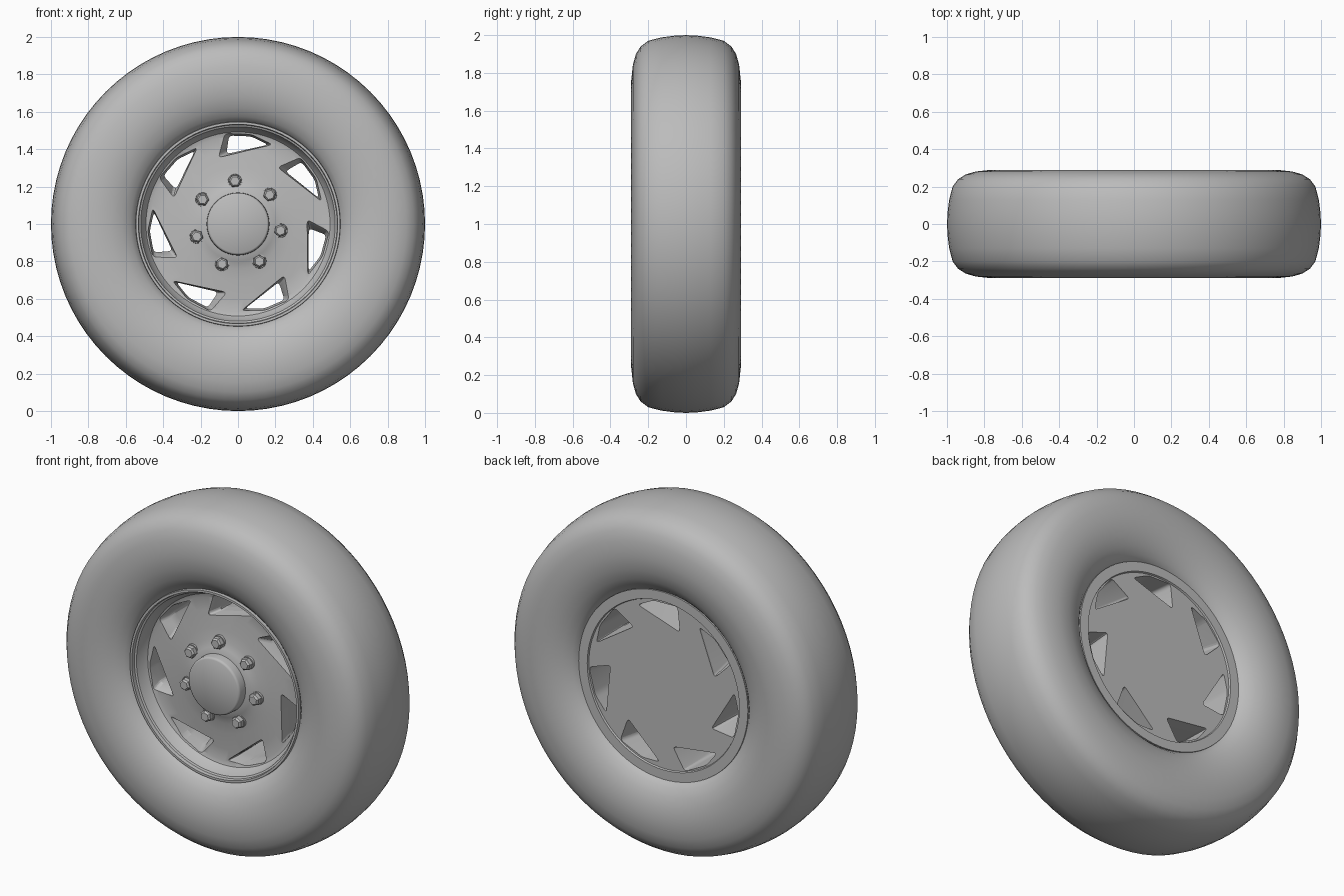
import bpy, bmesh, math
from mathutils import Matrix, Vector

cube = bpy.data.objects.get("Cube")
if cube:
    bpy.data.objects.remove(cube)

COUNT = 7
CENTRE = Vector((0, 0, 1))

grey = bpy.data.materials.new("plain grey")
grey.use_nodes = True
grey.diffuse_color = (0.5, 0.5, 0.5, 1)
grey.node_tree.nodes["Principled BSDF"].inputs["Base Color"].default_value = (0.5, 0.5, 0.5, 1)


def finish(bm, name, angle=None):
    """Turn a bmesh into an object centred on the axle."""
    bmesh.ops.remove_doubles(bm, verts=bm.verts, dist=1e-5)
    bmesh.ops.recalc_face_normals(bm, faces=bm.faces)
    mesh = bpy.data.meshes.new(name)
    bm.to_mesh(mesh)
    bm.free()
    mesh.materials.append(grey)
    obj = bpy.data.objects.new(name, mesh)
    bpy.context.collection.objects.link(obj)
    obj.location = CENTRE
    if angle:
        smooth(obj, angle)
    return obj


def select(obj):
    bpy.ops.object.select_all(action='DESELECT')
    obj.select_set(True)
    bpy.context.view_layer.objects.active = obj


def smooth(obj, angle):
    select(obj)
    bpy.ops.object.shade_smooth_by_angle(angle=math.radians(angle))


def lathe(name, profile, steps, angle, closed=False):
    """Spin (radius, y) points around the y axis."""
    bm = bmesh.new()
    verts = [bm.verts.new((r, y, 0)) for r, y in profile]
    pairs = list(zip(verts, verts[1:]))
    if closed:
        pairs.append((verts[-1], verts[0]))
    edges = [bm.edges.new(p) for p in pairs]
    bmesh.ops.spin(bm, geom=verts + edges, cent=(0, 0, 0), axis=(0, 1, 0),
                   angle=math.tau, steps=steps)
    return finish(bm, name, angle)


def loft(bm, rings, matrix):
    """Skin equal-length rings of points and cap both ends."""
    rows = [[bm.verts.new(matrix @ Vector(p)) for p in ring] for ring in rings]
    for a, b in zip(rows, rows[1:]):
        for i in range(len(a)):
            j = (i + 1) % len(a)
            bm.faces.new((a[i], a[j], b[j], b[i]))
    bm.faces.new(rows[0])
    bm.faces.new(rows[-1])


def rounded(corners, y, radius=0.022, steps=4):
    """Round the corners of an (x, z) outline lying at depth y."""
    ring = []
    pts = [Vector(c) for c in corners]
    for i, p in enumerate(pts):
        a = p + (pts[i - 1] - p).normalized() * radius
        b = p + (pts[(i + 1) % len(pts)] - p).normalized() * radius
        for k in range(steps + 1):
            t = k / steps
            q = a * (1 - t) ** 2 + p * 2 * t * (1 - t) + b * t * t
            ring.append((q.x, y, q.y))
    return ring


def turn(k):
    return Matrix.Rotation(math.tau * k / COUNT, 4, 'Y')


# Tire: mirrored half section, closed on the inside
half = [(0.53, 0.14), (0.545, 0.2), (0.575, 0.232), (0.62, 0.259), (0.68, 0.279),
        (0.76, 0.29), (0.845, 0.281), (0.9, 0.265), (0.94, 0.24), (0.97, 0.2),
        (0.988, 0.13), (0.997, 0.06)]
section = half + [(1, 0)] + [(r, -y) for r, y in reversed(half)]
lathe("tire", section, 80, 60, closed=True)

# Rim: solid wheel with a raised lip, dished face and flat back
rim = lathe("rim", [(0, -0.17), (0.17, -0.17), (0.2, -0.155), (0.24, -0.144),
                    (0.3, -0.137), (0.4, -0.128), (0.47, -0.125), (0.492, -0.132),
                    (0.508, -0.155), (0.52, -0.195), (0.53, -0.2), (0.533, -0.22),
                    (0.546, -0.22), (0.549, -0.19), (0.535, -0.1), (0.535, 0.1),
                    (0.547, 0.19), (0.547, 0.21), (0.492, 0.21), (0.488, 0.2),
                    (0, 0.2)], 84, 35)

# Slanted windows: flared at the front, waisted, wider at the back
mouth = [(-0.07, 0.484), (0.07, 0.479), (0.185, 0.425), (-0.105, 0.355)]
waist = [(-0.048, 0.473), (0.07, 0.468), (0.162, 0.424), (-0.062, 0.374)]
rear = [(-0.085, 0.48), (0.07, 0.476), (0.172, 0.425), (-0.1, 0.335)]
bm = bmesh.new()
for k in range(COUNT):
    loft(bm, [rounded(mouth, -0.17), rounded(mouth, -0.125), rounded(waist, -0.075),
              rounded(waist, -0.02), rounded(rear, 0.19), rounded(rear, 0.25)], turn(k))
cutter = finish(bm, "window_cutter")
cutter.hide_render = True
select(rim)
cut = rim.modifiers.new("windows", 'BOOLEAN')
cut.operation = 'DIFFERENCE'
cut.solver = 'EXACT'
cut.object = cutter
bpy.ops.object.modifier_apply(modifier=cut.name)
bpy.data.objects.remove(cutter)
smooth(rim, 35)

# Hub cap with a rounded shoulder
lathe("hub_cap", [(0, -0.226), (0.155, -0.226), (0.163, -0.221), (0.166, -0.212),
                  (0.168, -0.16), (0, -0.16)], 56, 40)

# Lug nuts: chamfered hexagons on round seats
bm = bmesh.new()
for k in range(COUNT):
    place = turn(k) @ Matrix.Rotation(math.radians(-4), 4, 'Y') @ Matrix.Translation((0, 0, 0.23))
    for sides, rows in ((16, ((0.039, -0.13), (0.037, -0.154))),
                        (6, ((0.035, -0.14), (0.034, -0.178), (0.025, -0.188)))):
        loft(bm, [[(r * math.cos(math.tau * i / sides), y, r * math.sin(math.tau * i / sides))
                   for i in range(sides)] for r, y in rows], place)
finish(bm, "lug_nuts", 30)
